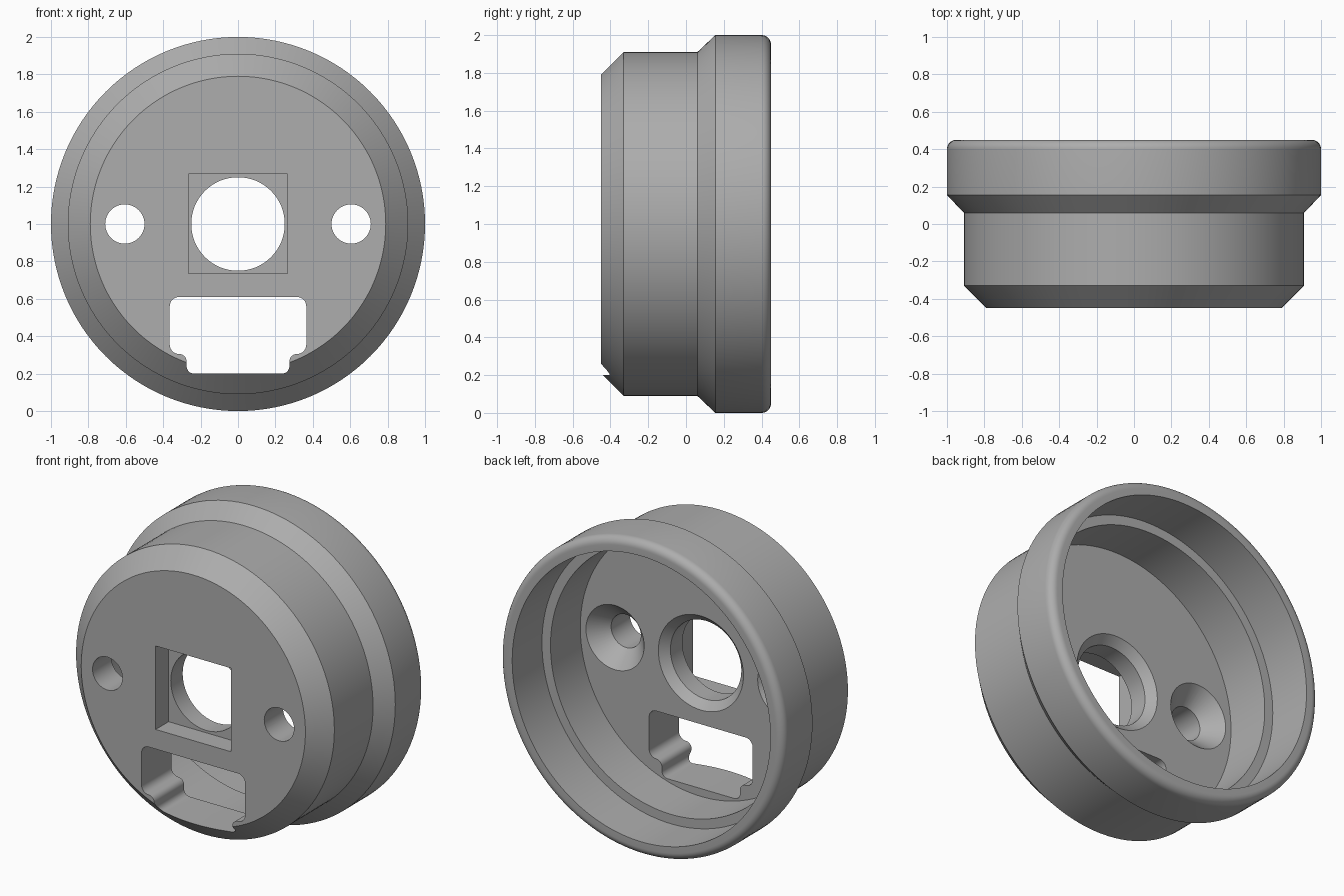
import bpy, bmesh
from math import sin, cos, pi, radians

cube = bpy.data.objects.get("Cube")
if cube:
    bpy.data.objects.remove(cube, do_unlink=True)

GREY = (0.42, 0.42, 0.42, 1)
mat = bpy.data.materials.new("plain grey")
mat.use_nodes = True
mat.diffuse_color = GREY
mat.node_tree.nodes["Principled BSDF"].inputs["Base Color"].default_value = GREY


def loft(name, rings):
    """Join matching rings of points with quads and cap both ends."""
    bm = bmesh.new()
    loops = [[bm.verts.new(p) for p in ring] for ring in rings]
    n = len(loops[0])
    for a, b in zip(loops, loops[1:]):
        for i in range(n):
            j = (i + 1) % n
            bm.faces.new((a[i], a[j], b[j], b[i]))
    bm.faces.new(loops[0])
    bm.faces.new(loops[-1])
    bmesh.ops.recalc_face_normals(bm, faces=bm.faces)
    mesh = bpy.data.meshes.new(name)
    bm.to_mesh(mesh)
    bm.free()
    mesh.materials.append(mat)
    obj = bpy.data.objects.new(name, mesh)
    bpy.context.collection.objects.link(obj)
    return obj


def lathe(name, profile, x=0, segments=64):
    """Turn a (radius, y) profile about a front-to-back axis at height 1."""
    turns = [2 * pi * i / segments for i in range(segments)]
    return loft(name, [[(x + r * cos(t), y, 1 + r * sin(t)) for t in turns]
                       for r, y in profile])


def prism(name, outline, y0, y1):
    return loft(name, [[(x, y, z) for x, z in outline] for y in (y0, y1)])


def arc(cx, cz, r, start, end, steps=8):
    angles = [radians(start + (end - start) * i / steps) for i in range(steps + 1)]
    return [(cx + r * cos(a), cz + r * sin(a)) for a in angles]


# Stepped cup: chamfered nose, wide collar, rounded rim, stepped hollow
rim = arc(0.95, 0.40, 0.05, 0, 90)
profile = [(0.79, -0.45), (0.91, -0.33), (0.91, 0.06), (1.0, 0.155), *rim,
           (0.91, 0.45), (0.91, 0.15), (0.85, 0.15), (0.85, -0.15)]
body = lathe("housing", profile, segments=128)

# Centre bore with chamfered back edge, and square recess in front
cutters = [
    lathe("bore_cutter", [(0.25, -0.4), (0.25, -0.2), (0.30, -0.15), (0.30, -0.05)]),
    prism("recess_cutter", [(-0.265, 0.735), (0.265, 0.735),
                            (0.265, 1.267), (-0.265, 1.267)], -0.6, -0.32),
]

# Countersunk screw holes
for side in (-1, 1):
    cutters.append(lathe("screw_hole_cutter", [(0.105, -0.6), (0.105, -0.26),
                         (0.205, -0.15), (0.205, -0.05)], x=side * 0.605, segments=48))

# Shouldered connector slot
half = (arc(0.315, 0.56, 0.05, 90, 0) + arc(0.315, 0.355, 0.05, 0, -90)
        + arc(0.315, 0.265, 0.04, 90, 180)[0:] + arc(0.235, 0.24, 0.04, 0, -90))
outline = half + [(-x, z) for x, z in reversed(half)]
cutters.append(prism("slot_cutter", outline, -0.6, -0.05))

# Cut every opening, then drop the cutters
bpy.context.view_layer.objects.active = body
body.select_set(True)
for cutter in cutters:
    cutter.hide_render = True
    mod = body.modifiers.new(cutter.name, "BOOLEAN")
    mod.operation = "DIFFERENCE"
    mod.solver = "EXACT"
    mod.object = cutter
    bpy.ops.object.modifier_apply(modifier=mod.name)
    bpy.data.objects.remove(cutter, do_unlink=True)

bpy.ops.object.select_all(action="DESELECT")
body.select_set(True)
bpy.ops.object.shade_smooth_by_angle(angle=radians(30))
